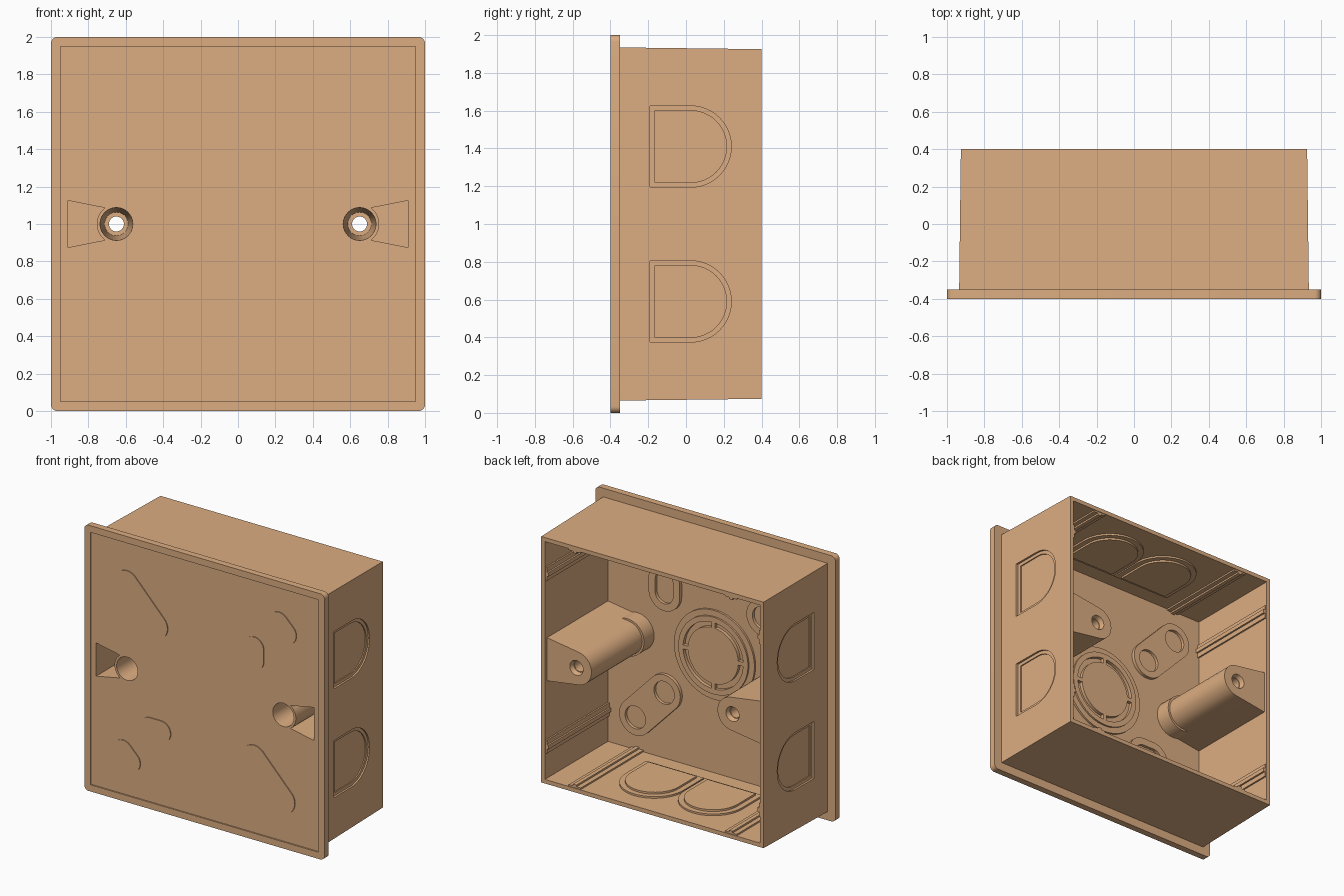
import bpy, bmesh
from math import cos, sin, pi, radians, atan2

if "Cube" in bpy.data.objects:
    bpy.data.objects.remove(bpy.data.objects["Cube"])

mat = bpy.data.materials.new("tan_plastic")
mat.diffuse_color = (0.72, 0.42, 0.22, 1)
mat.use_nodes = True
mat.node_tree.nodes["Principled BSDF"].inputs["Base Color"].default_value = mat.diffuse_color


def arc(cx, cy, r, a0, a1, n=16):
    return [(cx + r * cos(radians(a0 + (a1 - a0) * i / n)),
             cy + r * sin(radians(a0 + (a1 - a0) * i / n))) for i in range(n + 1)]


def circle(cx, cy, r, n=40):
    return arc(cx, cy, r, 0, 360, n)[:-1]


def rect(x0, y0, x1, y1):
    return [(x0, y0), (x1, y0), (x1, y1), (x0, y1)]


def slot(p, q, r):
    a = atan2(q[1] - p[1], q[0] - p[0]) * 180 / pi
    return arc(*q, r, a - 90, a + 90) + arc(*p, r, a + 90, a + 270)


def prism(name, pts, d0, d1, axis='y', k=1.0, c=(0, 1)):
    """Extrude a 2D profile along an axis; k scales the far end about c."""
    put = {'y': lambda a, b, d: (a, d, b), 'x': lambda a, b, d: (d, a, b),
           'z': lambda a, b, d: (a, b, d)}[axis]
    bm = bmesh.new()
    lo = [bm.verts.new(put(a, b, d0)) for a, b in pts]
    hi = [bm.verts.new(put(c[0] + (a - c[0]) * k, c[1] + (b - c[1]) * k, d1)) for a, b in pts]
    bm.faces.new(lo)
    bm.faces.new(hi)
    n = len(pts)
    for i in range(n):
        j = (i + 1) % n
        bm.faces.new((lo[i], lo[j], hi[j], hi[i]))
    bmesh.ops.recalc_face_normals(bm, faces=bm.faces[:])
    me = bpy.data.meshes.new(name)
    bm.to_mesh(me)
    bm.free()
    me.materials.append(mat)
    ob = bpy.data.objects.new(name, me)
    bpy.context.collection.objects.link(ob)
    return ob


def combine(ob, tool, op='DIFFERENCE'):
    m = ob.modifiers.new("b", 'BOOLEAN')
    m.operation, m.object, m.solver = op, tool, 'EXACT'
    bpy.context.view_layer.update()
    me = bpy.data.meshes.new_from_object(ob.evaluated_get(bpy.context.evaluated_depsgraph_get()))
    ob.modifiers.clear()
    ob.data = me
    bpy.data.objects.remove(tool)


# flange plate and open-backed box
R = 0.035
body = prism("box_body", arc(1 - R, 2 - R, R, 0, 90, 6) + arc(R - 1, 2 - R, R, 90, 180, 6)
             + arc(R - 1, R, R, 180, 270, 6) + arc(1 - R, R, R, 270, 360, 6), -0.4, -0.35)
combine(body, prism("shell", rect(-.935, .065, .935, 1.935), -.37, .4, k=.99), 'UNION')
combine(body, prism("cavity", rect(-.895, .105, .895, 1.895), -.35, .5))
combine(body, prism("front_recess", rect(-.95, .05, .95, 1.95), -.5, -.39))

# screw bosses on both sides, with front pockets and screw holes
for s in (-1, 1):
    def side(pts):
        return [(s * x, z) for x, z in pts]
    cx = (s * .65, 1)
    combine(body, prism("boss", side([(.915, 1.165)] + arc(.65, 1, .125, 95, 265)
                                     + [(.915, .835)]), -.37, .375), 'UNION')
    combine(body, prism("collar", side(circle(.65, 1, .14)), -.37, -.23), 'UNION')
    combine(body, prism("pocket", side([(.908, 1.125)] + arc(.65, 1, .105, 55, -55)
                                       + [(.908, .875)]), -.5, .3))
    combine(body, prism("bore", side(circle(.65, 1, .09)), -.45, .25, k=.7, c=cx))
    combine(body, prism("screw_hole", side(circle(.65, 1, .04)), 0, .5))
    combine(body, prism("countersink", side(circle(.65, 1, .045)), .34, .4, k=1.4, c=cx))


def arch(r, flat, c):
    """Arched knockout outline, rounded towards the open back (first axis)."""
    return [(flat, c - r)] + arc(0.025, c, r, -90, 90, 24) + [(flat, c + r)]


# side knockouts: shallow stepped recesses on the outside
for s in (-1, 1):
    for z in (.59, 1.41):
        combine(body, prism("side_knockout", arch(.215, -.19, z), s * .917, s * 1.0, 'x'))
        combine(body, prism("side_knockout_inner", arch(.19, -.163, z), s * .909, s * 1.0, 'x'))

# top and bottom knockouts: raised arches inside
for side_name, z, d in (("bottom", .10, 1), ("top", 1.90, -1)):
    for x in (-.245, .245):
        for layer, r, flat, h in (("rim", .24, -.22, .018), ("panel", .2, -.19, .032)):
            prism(f"{side_name}_knockout_{layer}", [(b, a) for a, b in arch(r, flat, x)],
                  z, z + d * h, 'z')

# guide rails along all four walls: wide low strip with a narrow ridge
for s in (-1, 1):
    for t in (-1, 1):
        for a, b, h in ((.60, .70, .012), (.635, .665, .025)):
            prism("side_rail", rect(s * .9, 1 + t * a, s * (.895 - h), 1 + t * b), -.355, .395)
            prism("end_rail", rect(t * a, 1 + s * .9, t * b, 1 + s * (.895 - h)), -.355, .395)

# fixing pads: raised inside with recessed openings, faint raised outline in front
for s in (-1, 1):
    p, q = (s * .41, 1 - s * .39), (s * .65, 1 - s * .64)
    prism("long_front_pad", slot(p, q, .1), -.397, -.37)
    pad = prism("long_inner_pad", slot(p, q, .135), -.36, -.325)
    for c in (p, q):
        combine(pad, prism("hole", circle(*c, .085), -.348, -.2))
d = .032
for x, z, u, v in ((.41, 1.40, 0, .045), (.65, 1.655, d, -d),
                   (-.41, .605, .045, 0), (-.65, .345, d, -d)):
    ends = ((x - u, z - v), (x + u, z + v))
    prism("short_front_pad", slot(*ends, .08), -.397, -.37)
    pad = prism("short_inner_pad", slot(*ends, .13), -.36, -.325)
    combine(pad, prism("hole", slot(*ends, .075), -.348, -.2))

# round central knockout: stepped disc with a bridged ring groove
disc = prism("central_knockout", circle(0, 1, .335, 64), -.36, -.335)
combine(disc, prism("step", circle(0, 1, .29, 64), -.355, -.322), 'UNION')
groove = prism("groove", circle(0, 1, .25, 64), -.348, -.2)
combine(groove, prism("core", circle(0, 1, .21, 64), -.5, 0))
combine(groove, prism("bridge", rect(-.015, .5, .015, 1.5), -.5, 0))
combine(groove, prism("bridge", rect(-.5, .985, .5, 1.015), -.5, 0))
combine(disc, groove)

# smooth curved walls, keep edges sharp
for ob in bpy.context.scene.objects:
    ob.select_set(True)
bpy.context.view_layer.objects.active = body
bpy.ops.object.shade_smooth_by_angle(angle=radians(25))
